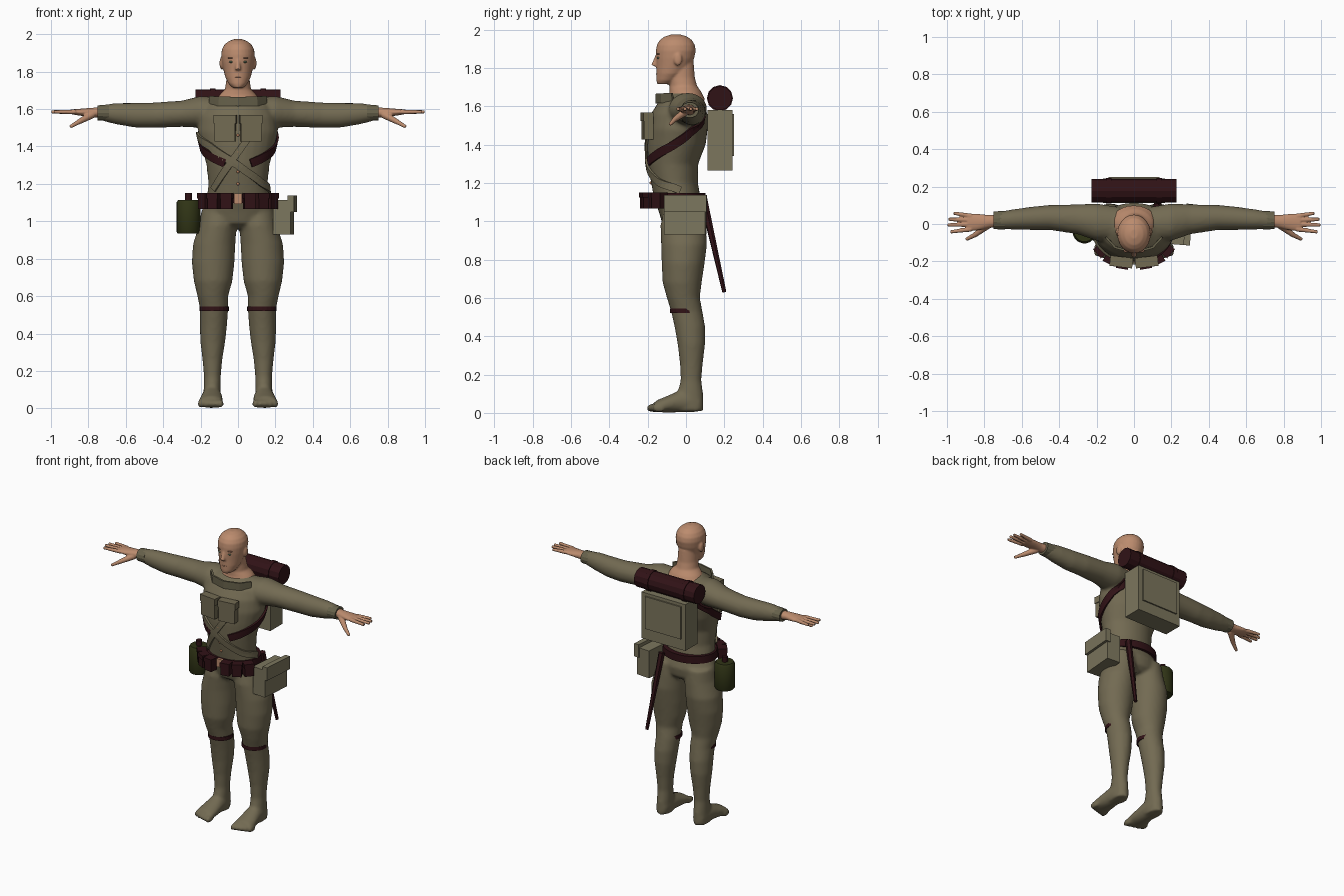
import bpy, bmesh, math
from mathutils import Vector, Matrix

cube = bpy.data.objects.get("Cube")
if cube:
    bpy.data.objects.remove(cube, do_unlink=True)


def material(name, r, g, b):
    m = bpy.data.materials.new(name)
    m.use_nodes = True
    m.diffuse_color = (r, g, b, 1)
    m.node_tree.nodes["Principled BSDF"].inputs["Base Color"].default_value = (r, g, b, 1)
    return m


CLOTH = material("khaki cloth", .17, .145, .085)
TRIM = material("dark khaki trim", .135, .12, .07)
CANVAS = material("pale canvas", .2, .18, .11)
SKIN = material("skin", .5, .26, .155)
LIP = material("lip and brow", .27, .13, .08)
EYE = material("green eye", .14, .2, .12)
LEATHER = material("oxblood leather", .03, .006, .008)
OLIVE = material("olive enamel", .03, .035, .008)
COPPER = material("copper button", .45, .2, .1)


def finish(name, bm, mat, voxel=0, passes=4, smooth=False):
    """Turn a bmesh into an object, optionally fused by a voxel remesh."""
    bmesh.ops.recalc_face_normals(bm, faces=bm.faces)
    mesh = bpy.data.meshes.new(name)
    bm.to_mesh(mesh)
    bm.free()
    ob = bpy.data.objects.new(name, mesh)
    bpy.context.collection.objects.link(ob)
    mesh.materials.append(mat)
    if voxel:
        fuse = ob.modifiers.new("fuse", 'REMESH')
        fuse.mode, fuse.voxel_size, fuse.use_smooth_shade = 'VOXEL', voxel, True
        soft = ob.modifiers.new("soften", 'SMOOTH')
        soft.factor, soft.iterations = .5, passes
    elif smooth:
        bpy.ops.object.select_all(action='DESELECT')
        ob.select_set(True)
        bpy.context.view_layer.objects.active = ob
        bpy.ops.object.shade_smooth_by_angle(angle=math.radians(40))
    return ob


def loft(bm, axis, rows, s=1, n=28):
    """Rows are (position on axis, two centre values, two radii)."""
    order = {'X': (0, 1, 2), 'Y': (1, 0, 2), 'Z': (2, 0, 1)}[axis]
    rings = []
    for pos, c1, c2, r1, r2 in rows:
        ring = []
        for i in range(n):
            a = math.tau * i / n
            p = Vector()
            p[order[0]] = pos
            p[order[1]] = c1 + r1 * math.cos(a)
            p[order[2]] = c2 + r2 * math.sin(a)
            p.x *= s
            ring.append(bm.verts.new(p))
        rings.append(ring)
    for a, b in zip(rings, rings[1:]):
        for i in range(n):
            j = (i + 1) % n
            bm.faces.new((a[i], a[j], b[j], b[i]))
    bm.faces.new(rings[0])
    bm.faces.new(rings[-1])


def ball(bm, centre, radii):
    m = Matrix.Translation(centre) @ Matrix.Diagonal((*radii, 1))
    bmesh.ops.create_uvsphere(bm, u_segments=16, v_segments=10, radius=1, matrix=m)


def limb(bm, a, b, r1, r2, n=12):
    a, b = Vector(a), Vector(b)
    m = Matrix.Translation((a + b) / 2) @ (b - a).to_track_quat('Z', 'Y').to_matrix().to_4x4()
    bmesh.ops.create_cone(bm, cap_ends=True, segments=n, radius1=r1, radius2=r2,
                          depth=(b - a).length, matrix=m)


def block(bm, centre, size, turn=0):
    m = Matrix.Translation(centre) @ Matrix.Rotation(turn, 4, 'Z') @ Matrix.Diagonal((*size, 1))
    bmesh.ops.create_cube(bm, size=1, matrix=m)


def ribbon(name, points, width, mat, target=None, steps=7):
    """Flat strap along a path, hugging the target surface if one is given."""
    pts = [Vector(p) for p in points]
    path = [a.lerp(b, i / steps) for a, b in zip(pts, pts[1:]) for i in range(steps)] + [pts[-1]]
    bm = bmesh.new()
    rows = []
    for i, p in enumerate(path):
        along = path[min(i + 1, len(path) - 1)] - path[max(i - 1, 0)]
        out = Vector((p.x, p.y + .05, 0)).normalized()
        side = along.cross(out).normalized() * width / 2
        rows.append([bm.verts.new(p + side * k) for k in (-1, 0, 1)])
    for a, b in zip(rows, rows[1:]):
        for k in (0, 1):
            bm.faces.new((a[k], a[k + 1], b[k + 1], b[k]))
    ob = finish(name, bm, mat)
    if target:
        wrap = ob.modifiers.new("hug", 'SHRINKWRAP')
        wrap.target, wrap.offset, wrap.wrap_mode = target, .008, 'ABOVE_SURFACE'
    thick = ob.modifiers.new("thickness", 'SOLIDIFY')
    thick.thickness, thick.offset = .012, 0
    return ob


# Uniformed body: torso, sleeves, legs and feet fused into one skin
bm = bmesh.new()
loft(bm, 'Z', [(1.68, 0, -.01, .08, .06), (1.655, 0, -.015, .125, .085), (1.62, 0, -.03, .18, .115),
               (1.56, 0, -.035, .205, .148), (1.48, 0, -.042, .215, .155), (1.4, 0, -.05, .195, .153),
               (1.3, 0, -.068, .168, .132), (1.2, 0, -.06, .158, .122), (1.12, 0, -.045, .168, .122),
               (1.05, 0, -.02, .195, .122), (.99, 0, -.015, .16, .11), (.96, 0, -.01, .07, .07)])
for s in (1, -1):
    loft(bm, 'X', [(.08, 0, 1.59, .09, .07), (.2, .01, 1.585, .1, .085), (.3, .025, 1.575, .08, .07),
                   (.45, .035, 1.567, .067, .068), (.55, .03, 1.567, .062, .066),
                   (.65, .024, 1.575, .054, .057), (.73, .02, 1.58, .044, .042)], s)
    loft(bm, 'Z', [(1.06, .1, -.01, .095, .105), (.98, .108, -.015, .101, .118), (.88, .127, -.01, .113, .12),
                   (.78, .133, -.015, .114, .112), (.68, .133, -.02, .103, .102), (.6, .135, -.014, .082, .086),
                   (.53, .128, .004, .075, .082), (.45, .131, .02, .073, .08), (.36, .135, .028, .067, .072),
                   (.26, .137, .028, .053, .06), (.17, .137, .026, .045, .054), (.1, .138, .022, .046, .068),
                   (.01, .14, .022, .046, .07)], s)
    loft(bm, 'Y', [(.08, .138, .05, .035, .04), (.03, .138, .06, .048, .058), (-.04, .14, .058, .055, .056),
                   (-.1, .143, .045, .063, .043), (-.16, .145, .033, .067, .03)], s)
    for i in range(5):
        ball(bm, (s * (.092 + .027 * i), -.172 + .008 * i, .025), (.016, .038, .023))
body = finish("uniform_body", bm, CLOTH, voxel=.011, passes=5)

# Head, neck, nose and ears
bm = bmesh.new()
loft(bm, 'Z', [(1.715, 0, -.112, .03, .038), (1.735, 0, -.1, .05, .055), (1.77, 0, -.08, .068, .075),
               (1.81, 0, -.065, .078, .09), (1.85, 0, -.057, .086, .1), (1.89, 0, -.053, .09, .104),
               (1.92, 0, -.053, .086, .099), (1.945, 0, -.053, .072, .084), (1.963, 0, -.053, .05, .06),
               (1.974, 0, -.053, .02, .025)])
loft(bm, 'Z', [(1.83, 0, -.03, .06, .07), (1.75, 0, -.022, .063, .068), (1.705, 0, -.014, .07, .072),
               (1.675, 0, -.003, .1, .083), (1.63, 0, .002, .13, .1)])
limb(bm, (0, -.15, 1.87), (0, -.167, 1.81), .007, .016)
for s in (1, -1):
    ball(bm, (s * .088, -.042, 1.845), (.011, .022, .034))
finish("head", bm, SKIN, voxel=.006, passes=4)

# Eyes, brows and mouth
eyes, marks = bmesh.new(), bmesh.new()
for s in (1, -1):
    ball(eyes, (s * .034, -.142, 1.852), (.014, .01, .006))
    ball(marks, (s * .036, -.143, 1.873), (.02, .01, .003))
ball(marks, (0, -.148, 1.768), (.022, .008, .005))
finish("eyes", eyes, EYE, smooth=True)
finish("brows_and_mouth", marks, LIP, smooth=True)

for s, side in ((1, "left"), (-1, "right")):
    # Hand with four spread fingers and a lowered thumb
    bm = bmesh.new()
    loft(bm, 'X', [(.71, .02, 1.58, .032, .03), (.78, .013, 1.582, .035, .025),
                   (.84, .01, 1.583, .045, .019), (.89, .008, 1.585, .046, .013)], s)
    for base, tip, reach in ((.043, .058, .965), (.02, .026, .992), (-.003, -.005, .998), (-.028, -.042, .982)):
        limb(bm, (s * .87, base, 1.585), (s * reach, tip, 1.585), .013, .009)
    limb(bm, (s * .78, -.005, 1.57), (s * .85, -.058, 1.532), .021, .014)
    limb(bm, (s * .845, -.055, 1.535), (s * .897, -.083, 1.505), .014, .009)
    finish(side + "_hand", bm, SKIN, voxel=.0045, passes=3)

    # Cuff and garter
    bm = bmesh.new()
    loft(bm, 'X', [(.69, .02, 1.58, .05, .044), (.75, .02, 1.58, .047, .041)], s, 14)
    finish(side + "_cuff", bm, TRIM)
    bm = bmesh.new()
    loft(bm, 'Z', [(.52, .127, -.006, .079, .077), (.545, .127, -.006, .079, .077)], s, 20)
    finish(side + "_garter", bm, LEATHER)

    # Pack strap passing under the arm to the front
    ribbon(side + "_pack_strap", [(s * .15, .11, 1.53), (s * .21, .03, 1.46), (s * .205, -.06, 1.4),
                                  (s * .15, -.16, 1.345), (s * .07, -.2, 1.31)], .045, LEATHER, body)

    # Chest pocket with flap
    bm = bmesh.new()
    block(bm, (s * .068, -.2, 1.495), (.11, .05, .135), s * .12)
    block(bm, (s * .068, -.203, 1.545), (.122, .055, .045), s * .12)
    finish(side + "_chest_pocket", bm, CLOTH)

    # Belt pouches fanned around the front
    bm = bmesh.new()
    for x, y, turn in ((.06, -.21, 10), (.125, -.185, 28), (.175, -.14, 50)):
        a = s * math.radians(turn)
        block(bm, (s * x, y, 1.108), (.058, .052, .082), a)
        block(bm, (s * x, y, 1.137), (.064, .06, .028), a)
    finish(side + "_belt_pouches", bm, LEATHER)

# Collar and crossed cloth bandoliers
ribbon("collar", [(-.15, -.07, 1.645), (-.1, -.125, 1.642), (0, -.152, 1.64),
                  (.1, -.125, 1.642), (.15, -.07, 1.645)], .05, TRIM)
ribbon("long_bandolier", [(-.215, -.05, 1.46), (-.15, -.16, 1.4), (0, -.2, 1.3),
                          (.12, -.15, 1.21), (.165, -.03, 1.16)], .04, CLOTH, body)
ribbon("short_bandolier", [(.05, -.2, 1.44), (-.02, -.2, 1.34), (-.1, -.16, 1.22), (-.13, -.13, 1.17)],
       .035, CLOTH, body)

# Jacket buttons
bm = bmesh.new()
for z, y in ((1.46, -.197), (1.37, -.208), (1.265, -.196), (1.2, -.182)):
    ball(bm, (0, y, z), (.008, .008, .008))
finish("buttons", bm, COPPER, smooth=True)

# Belt and buckle
bm = bmesh.new()
loft(bm, 'Z', [(1.098, 0, -.043, .182, .146), (1.147, 0, -.043, .178, .146)], n=32)
finish("belt", bm, LEATHER, smooth=True)
bm = bmesh.new()
block(bm, (0, -.192, 1.12), (.042, .014, .055))
finish("buckle", bm, SKIN)

# Canteen on the right hip
bm = bmesh.new()
loft(bm, 'Z', [(.935, -.265, -.04, .058, .058), (.945, -.265, -.04, .064, .064),
               (1.1, -.265, -.04, .064, .064), (1.115, -.265, -.04, .055, .055)], n=18)
finish("canteen", bm, OLIVE, smooth=True)
bm = bmesh.new()
limb(bm, (-.265, -.04, 1.11), (-.265, -.04, 1.15), .018, .018)
finish("canteen_cap", bm, LEATHER)

# Haversack on the left hip
bm = bmesh.new()
block(bm, (.243, -.003, 1.022), (.095, .215, .185), -.08)
block(bm, (.29, -.003, 1.093), (.035, .222, .088), -.08)
finish("haversack", bm, CANVAS)

# Bayonet scabbard hanging behind
bm = bmesh.new()
limb(bm, (.12, .09, 1.12), (.155, .2, .63), .021, .011, 6)
finish("scabbard", bm, LEATHER)

# Backpack with raised flap
bm = bmesh.new()
block(bm, (0, .177, 1.423), (.33, .13, .315))
block(bm, (0, .244, 1.45), (.27, .014, .22))
finish("backpack", bm, CANVAS)

# Bedroll with two straps
bm = bmesh.new()
limb(bm, (-.226, .177, 1.642), (.226, .177, 1.642), .063, .063)
for s in (1, -1):
    limb(bm, (s * .12, .177, 1.642), (s * .15, .177, 1.642), .068, .068)
finish("bedroll", bm, LEATHER)
